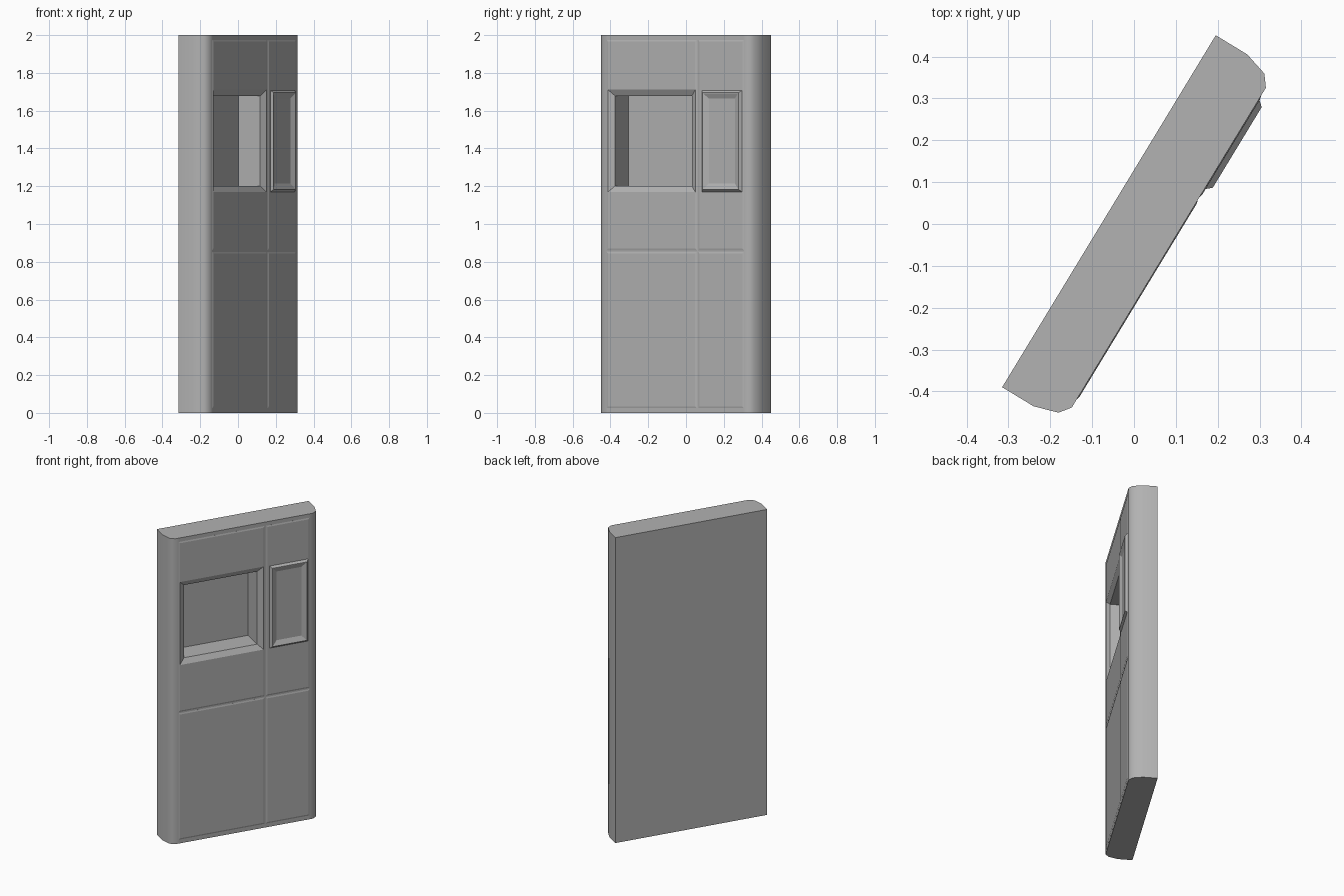
import bpy, bmesh, math
from mathutils import Matrix

if "Cube" in bpy.data.objects:
    bpy.data.objects.remove(bpy.data.objects["Cube"])

# Local frame: x along the width, -y out of the front; turned into place at the end
TURN = Matrix.Rotation(math.atan2(0.855, 0.519), 4, 'Z')
FRONT = 0.1005

grey = bpy.data.materials.new("dark_grey")
grey.diffuse_color = (0.445, 0.445, 0.445, 1)
grey.use_nodes = True
grey.node_tree.nodes["Principled BSDF"].inputs["Base Color"].default_value = grey.diffuse_color


def finish(name, bm):
    bmesh.ops.recalc_face_normals(bm, faces=bm.faces)
    mesh = bpy.data.meshes.new(name)
    bm.to_mesh(mesh)
    bm.free()
    mesh.materials.append(grey)
    ob = bpy.data.objects.new(name, mesh)
    bpy.context.collection.objects.link(ob)
    return ob


def loft(name, u0, u1, z0, z1, steps):
    """Rectangular rings, each (inset, distance out), joined and capped."""
    bm = bmesh.new()
    rings = []
    for inset, n in steps:
        a, b, c, d = u0 + inset, u1 - inset, z0 + inset, z1 - inset
        rings.append([bm.verts.new((u, -n, z)) for u, z in
                      ((a, c), (b, c), (b, d), (a, d))])
    for r, s in zip(rings, rings[1:]):
        for i in range(4):
            j = (i + 1) % 4
            bm.faces.new((r[i], r[j], s[j], s[i]))
    bm.faces.new(rings[0])
    bm.faces.new(rings[-1])
    return finish(name, bm)


def cut(ob, cutter):
    mod = ob.modifiers.new("opening", 'BOOLEAN')
    mod.operation = 'DIFFERENCE'
    mod.solver = 'EXACT'
    mod.object = cutter
    bpy.context.view_layer.objects.active = ob
    bpy.ops.object.modifier_apply(modifier=mod.name)


# Slab with rounded front corners
half = [(0.492, -0.067), (0.492, 0.021), (0.474, 0.080), (0.447, FRONT), (0.42, FRONT)]
outline = half + [(-u, n) for u, n in reversed(half)]
bm = bmesh.new()
low = [bm.verts.new((u - 0.005, -n, 0)) for u, n in outline]
high = [bm.verts.new((v.co.x, v.co.y, 2)) for v in low]
count = len(low)
for i in range(count):
    j = (i + 1) % count
    face = bm.faces.new((low[i], low[j], high[j], high[i]))
    face.smooth = i != count - 1
bm.faces.new(low)
bm.faces.new(high)
body = finish("door_slab", bm)

# Four thin raised panels with narrow, softly sloped gaps between them
parts = [body]
for row, z0, z1 in (("lower", 0.025, 0.853), ("upper", 0.861, 1.975)):
    for side, u0, u1 in (("left", -0.43, 0.128), ("right", 0.136, 0.42)):
        parts.append(loft(f"{row}_{side}_panel", u0, u1, z0, z1,
                          [(0, 0.09), (0, FRONT + 0.0001), (0.009, 0.103)]))

# Deep niche with a chamfered rim that tapers out past the panel face
niche = loft("niche_cutter", -0.42, 0.119, 1.17, 1.71,
             [(-0.03, 0.119), (0.032, 0.084), (0.032, -0.051)])
niche.hide_render = True
for ob in parts:
    if ob.name.startswith(("door_slab", "upper")):
        cut(ob, niche)
bpy.data.objects.remove(niche)

# Raised frame with a sunken centre beside the niche
parts.append(loft("side_frame", 0.158, 0.411, 1.168, 1.71,
                  [(0, 0.09), (0, FRONT), (0.014, 0.116), (0.018, 0.116), (0.046, 0.103)]))

for ob in parts:
    ob.data.transform(TURN)
